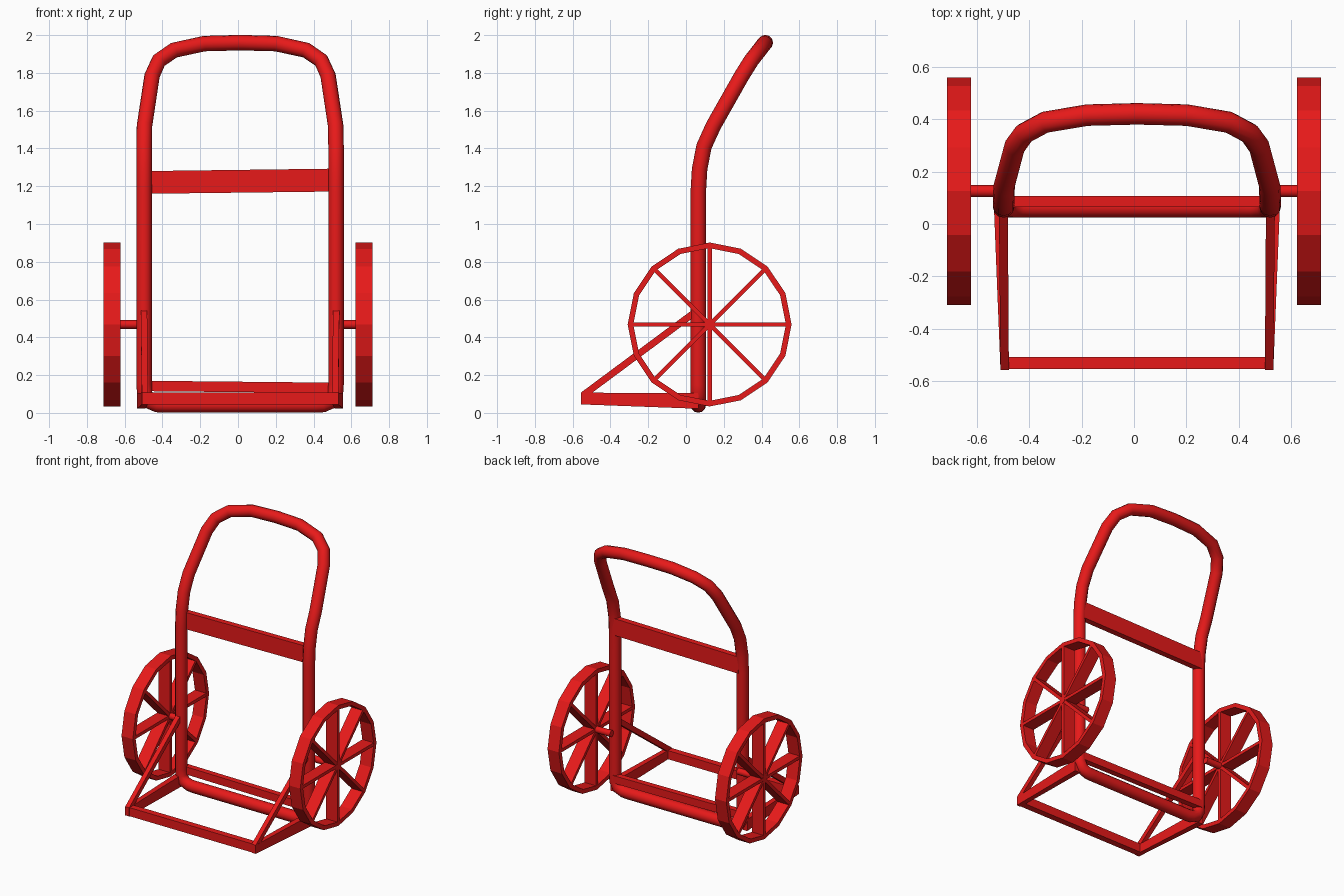
import bpy, bmesh
from math import cos, sin, pi
from mathutils import Matrix, Vector

if "Cube" in bpy.data.objects:
    bpy.data.objects.remove(bpy.data.objects["Cube"])

red = bpy.data.materials.new("red_paint")
red.diffuse_color = (0.80, 0.01, 0.01, 1)
red.use_nodes = True
red.node_tree.nodes["Principled BSDF"].inputs["Base Color"].default_value = red.diffuse_color


def add_object(name, data):
    data.materials.append(red)
    ob = bpy.data.objects.new(name, data)
    bpy.context.collection.objects.link(ob)
    return ob


def finish(name, bm):
    bmesh.ops.recalc_face_normals(bm, faces=bm.faces)
    me = bpy.data.meshes.new(name)
    bm.to_mesh(me)
    bm.free()
    return add_object(name, me)


def bar(name, start, end):
    """Straight bar between two four-cornered end sections."""
    bm = bmesh.new()
    a = [bm.verts.new(p) for p in start]
    b = [bm.verts.new(p) for p in end]
    bm.faces.new(a)
    bm.faces.new(b)
    for i in range(4):
        j = (i + 1) % 4
        bm.faces.new((a[i], a[j], b[j], b[i]))
    return finish(name, bm)


def section_x(x, y0, y1, z0, z1):
    return [(x, y0, z0), (x, y1, z0), (x, y1, z1), (x, y0, z1)]


def section_y(y, x0, x1, z0, z1):
    return [(x0, y, z0), (x1, y, z0), (x1, y, z1), (x0, y, z1)]


# Bent tube frame: right half of the path, mirrored about CX into a closed loop
CX, PY = 0.011, 0.065
half = [(0.40, PY, 0.042), (0.44, PY, 0.044), (0.485, PY, 0.062), (0.505, PY, 0.10),
        (0.508, PY, 0.15), (0.508, PY, 1.17), (0.508, 0.072, 1.29), (0.508, 0.095, 1.41),
        (0.506, 0.145, 1.52), (0.466, 0.295, 1.785), (0.43, 0.345, 1.865),
        (0.35, 0.388, 1.92), (0.19, 0.415, 1.955), (0.0, 0.420, 1.960)]
path = [(CX + x, y, z) for x, y, z in half]
path += [(CX - x, y, z) for x, y, z in reversed(half[:-1])]
curve = bpy.data.curves.new("tube_frame", 'CURVE')
curve.dimensions = '3D'
curve.bevel_depth = 0.041
curve.bevel_resolution = 4
spline = curve.splines.new('POLY')
spline.points.add(len(path) - 1)
for pt, co in zip(spline.points, path):
    pt.co = (*co, 1)
spline.use_cyclic_u = True
add_object("tube_frame", curve)

# Cross bars between the posts
bar("upper_cross_bar", section_x(-0.49, 0.065, 0.107, 1.16, 1.28),
    section_x(0.51, 0.065, 0.107, 1.172, 1.293))
bar("lower_cross_bar", section_x(-0.49, 0.065, 0.107, 0.115, 0.17),
    section_x(0.51, 0.065, 0.107, 0.105, 0.16))

# Toe frame: front bar, side rails and diagonal struts
bar("toe_front_bar", section_x(-0.505, -0.553, -0.507, 0.045, 0.107),
    section_x(0.525, -0.553, -0.507, 0.045, 0.107))
for side, s in (("left", -1), ("right", 1)):
    def sx(v):
        return CX + s * v
    bar(side + "_toe_rail",
        section_y(-0.557, sx(0.488), sx(0.52), 0.045, 0.107),
        section_y(0.065, sx(0.502), sx(0.545), 0.022, 0.105))
    bar(side + "_strut",
        section_y(-0.557, sx(0.488), sx(0.52), 0.062, 0.107),
        section_y(0.06, sx(0.492), sx(0.526), 0.52, 0.565))

# Wheels: 16-sided rim, four full-width planks as spokes, axle stub
HUB = Vector((0, 0.125, 0.468))
R, RIM, WIDTH = 0.434, 0.030, 0.09


def wheel(name, x):
    bm = bmesh.new()
    n = 16
    rings = []
    for r, dx in ((R, -1), (R, 1), (R - RIM, 1), (R - RIM, -1)):
        rings.append([bm.verts.new((x + dx * WIDTH / 2,
                                    HUB.y + r * cos(2 * pi * i / n),
                                    HUB.z + r * sin(2 * pi * i / n))) for i in range(n)])
    for k in range(4):
        a, b = rings[k], rings[(k + 1) % 4]
        for i in range(n):
            j = (i + 1) % n
            bm.faces.new((a[i], a[j], b[j], b[i]))
    for k in range(4):
        m = (Matrix.Translation((x, HUB.y, HUB.z)) @ Matrix.Rotation(k * pi / 4, 4, 'X')
             @ Matrix.Diagonal((WIDTH * 0.99, 2 * (R - RIM / 2), 0.023, 1)))
        bmesh.ops.create_cube(bm, size=1, matrix=m)
    finish(name, bm)


for side, s in (("left", -1), ("right", 1)):
    wheel(side + "_wheel", s * 0.667)
    inner, outer = 0.505, 0.713
    bm = bmesh.new()
    bmesh.ops.create_cone(bm, cap_ends=True, segments=12, radius1=0.023, radius2=0.023,
                          depth=outer - inner,
                          matrix=Matrix.Translation((s * (inner + outer) / 2, HUB.y, HUB.z))
                          @ Matrix.Rotation(pi / 2, 4, 'Y'))
    axle = finish(side + "_axle", bm)
    for p in axle.data.polygons:
        p.use_smooth = len(p.vertices) == 4
